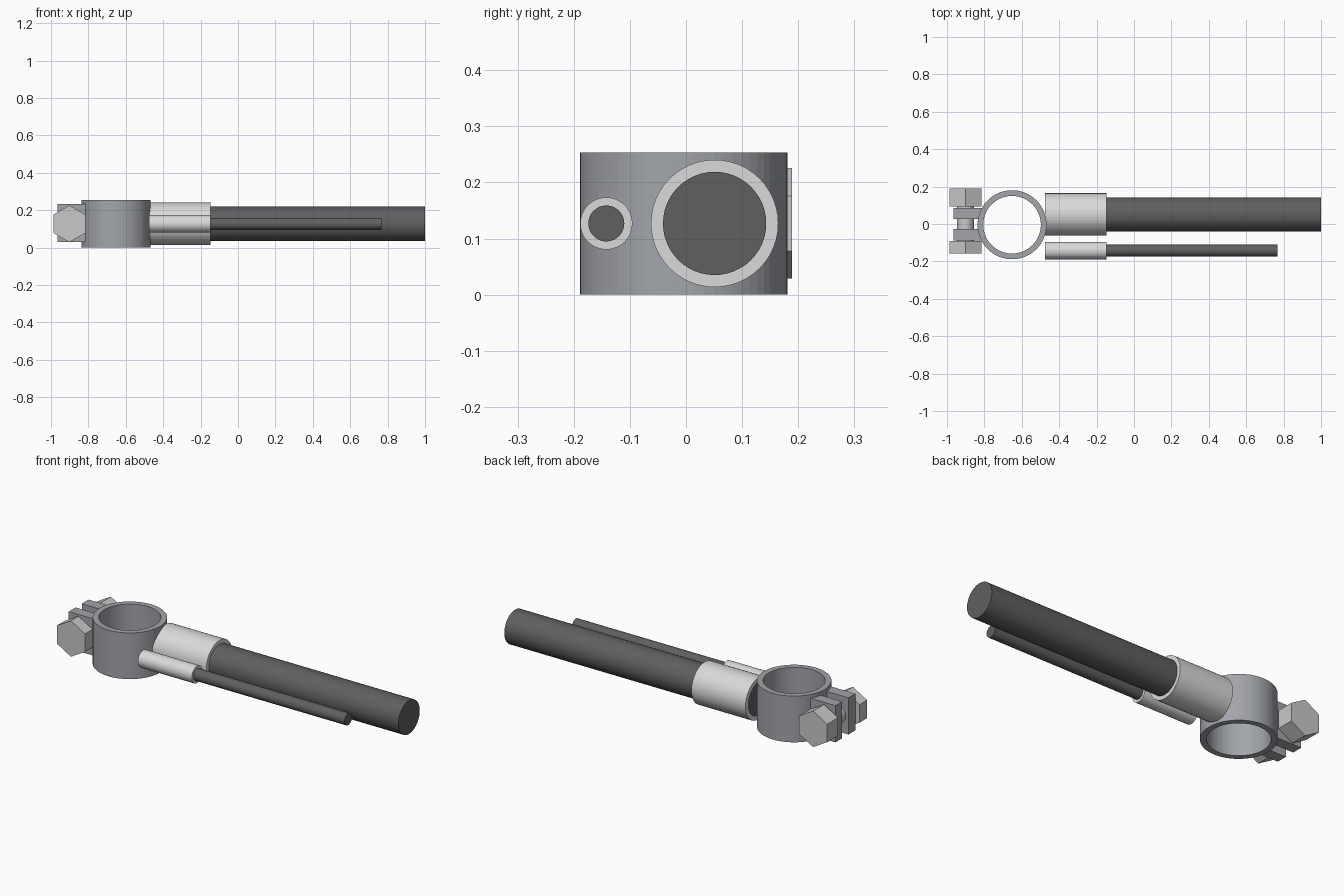
import bpy, bmesh, math
from mathutils import Matrix, Vector

if "Cube" in bpy.data.objects:
    bpy.data.objects.remove(bpy.data.objects["Cube"])


def material(name, rgb):
    m = bpy.data.materials.new(name)
    m.diffuse_color = (*rgb, 1)
    m.use_nodes = True
    m.node_tree.nodes["Principled BSDF"].inputs["Base Color"].default_value = m.diffuse_color
    return m


CLAMP = material("clamp grey", (0.36, 0.375, 0.40))
BOLT = material("bolt light grey", (0.58, 0.58, 0.58))
SLEEVE = material("sleeve silver", (0.70, 0.70, 0.71))
RUBBER = material("cable dark grey", (0.115, 0.115, 0.12))
ZC = 0.127  # shared centre height
TURN = {"x": Matrix.Rotation(math.pi / 2, 4, "Y"),
        "y": Matrix.Rotation(-math.pi / 2, 4, "X"),
        "z": Matrix.Identity(4)}


def finish(name, bm, mat):
    bmesh.ops.recalc_face_normals(bm, faces=bm.faces)
    me = bpy.data.meshes.new(name)
    bm.to_mesh(me)
    bm.free()
    me.materials.append(mat)
    ob = bpy.data.objects.new(name, me)
    bpy.context.collection.objects.link(ob)
    return ob


def rod(name, axis, start, end, centre, radius, mat, sides=48):
    """Solid prism along an axis from start to end."""
    bm = bmesh.new()
    bmesh.ops.create_cone(bm, cap_ends=True, segments=sides, radius1=radius,
                          radius2=radius, depth=end - start)
    offset = Vector(centre)
    offset["xyz".index(axis)] = (start + end) / 2
    bm.transform(Matrix.Translation(offset) @ TURN[axis])
    return finish(name, bm, mat)


def tube(name, axis, start, end, centre, outer, inner, mat, sides=48):
    """Hollow tube: a rectangular section spun around an axis."""
    bm = bmesh.new()
    h = (end - start) / 2
    section = [(outer, -h), (outer, h), (inner, h), (inner, -h)]
    rings = []
    for i in range(sides):
        a = 2 * math.pi * i / sides
        rings.append([bm.verts.new((r * math.cos(a), r * math.sin(a), z))
                      for r, z in section])
    for i in range(sides):
        a, b = rings[i], rings[(i + 1) % sides]
        for k in range(4):
            n = (k + 1) % 4
            bm.faces.new((a[k], b[k], b[n], a[n]))
    offset = Vector(centre)
    offset["xyz".index(axis)] = (start + end) / 2
    bm.transform(Matrix.Translation(offset) @ TURN[axis])
    return finish(name, bm, mat)


def box(name, lo, hi, mat):
    bm = bmesh.new()
    bmesh.ops.create_cube(bm, size=1)
    lo, hi = Vector(lo), Vector(hi)
    bm.transform(Matrix.Translation((lo + hi) / 2) @ Matrix.Diagonal((*(hi - lo), 1)))
    return finish(name, bm, mat)


# Clamp ring that grips the battery post
tube("clamp_ring", "z", 0, 0.253, (-0.652, -0.004, 0), 0.1845, 0.154, CLAMP, 64)

# Two clamp ears
for name, y0, y1 in (("clamp_ear_back", 0.026, 0.085), ("clamp_ear_front", -0.087, -0.028)):
    box(name, (-0.964, y0, 0.031), (-0.808, y1, 0.232), CLAMP)

# Bolt: hex head, shank and hex nut
BX = -0.9015
rod("bolt_shank", "y", -0.10, 0.10, (BX, 0, ZC), 0.046, BOLT, 32)
rod("bolt_head", "y", 0.094, 0.1885, (BX, 0, ZC), 0.0985, BOLT, 6)
rod("bolt_nut", "y", -0.157, -0.092, (BX, 0, ZC), 0.0985, BOLT, 6)

# Main cable and thin side cable, each with a crimp sleeve
for name, y, outer, inner, end in (("main", 0.051, 0.1135, 0.092, 1.0),
                                   ("side", -0.142, 0.0465, 0.032, 0.767)):
    tube(name + "_sleeve", "x", -0.475, -0.148, (0, y, ZC), outer, inner, SLEEVE)
    rod(name + "_cable", "x", -0.475, end, (0, y, ZC), inner, RUBBER)
